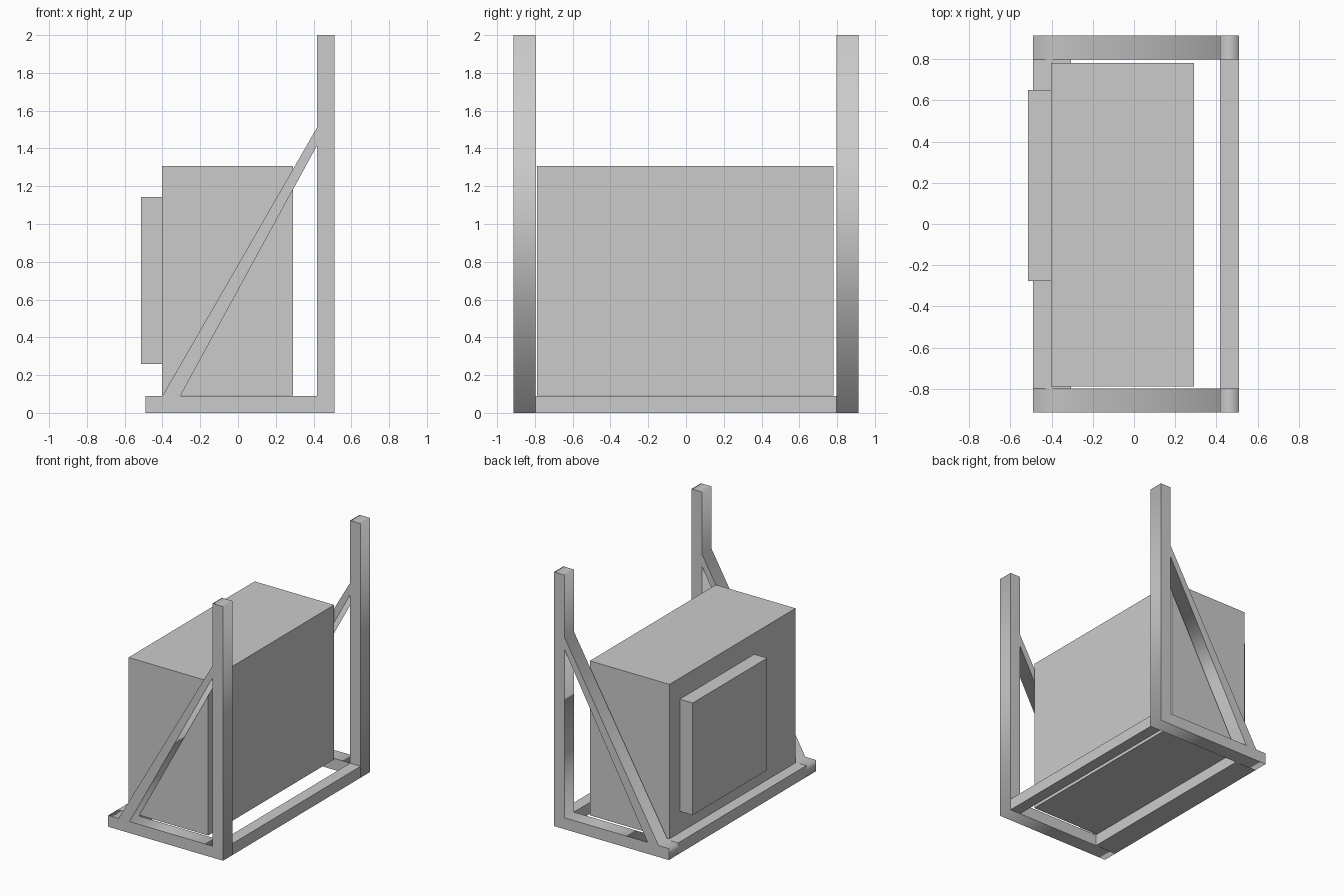
import bpy
from math import radians

if "Cube" in bpy.data.objects:
    bpy.data.objects.remove(bpy.data.objects["Cube"])

Y_OUT, Y_IN = 0.914, 0.797   # outer and inner faces of the side frames


def box(name, x, y, z):
    """Axis-aligned box from (min, max) ranges."""
    bpy.ops.mesh.primitive_cube_add(
        size=1, location=[(a + b) / 2 for a, b in (x, y, z)])
    ob = bpy.context.object
    ob.name = ob.data.name = name
    ob.scale = [b - a for a, b in (x, y, z)]
    bpy.ops.object.transform_apply(location=False, rotation=False, scale=True)
    return ob


def side_frame(name, y):
    """Foot, post and brace as one extruded profile with a triangular hole."""
    outline = [(-0.49, 0), (0.51, 0), (0.51, 2), (0.418, 2), (0.418, 1.51),
               (-0.40, 0.09), (-0.49, 0.09)]
    hole = [(-0.305, 0.09), (0.418, 1.415), (0.418, 0.09)]
    curve = bpy.data.curves.new(name, 'CURVE')
    curve.dimensions = '2D'
    curve.fill_mode = 'BOTH'
    curve.extrude = (Y_OUT - Y_IN) / 2
    for loop in (outline, hole):
        spline = curve.splines.new('POLY')
        spline.points.add(len(loop) - 1)
        for p, (x, z) in zip(spline.points, loop):
            p.co = (x, z, 0, 1)
        spline.use_cyclic_u = True
    ob = bpy.data.objects.new(name, curve)
    ob.location.y = y
    ob.rotation_euler.x = radians(90)
    bpy.context.collection.objects.link(ob)
    bpy.ops.object.select_all(action='DESELECT')
    ob.select_set(True)
    bpy.context.view_layer.objects.active = ob
    bpy.ops.object.convert(target='MESH')


# Braced side frames
for label, s in (("front", -1), ("back", 1)):
    side_frame(label + "_side_frame", s * (Y_OUT + Y_IN) / 2)

# Cross bars joining the side frames
box("left_cross_bar", (-0.49, -0.305), (-Y_IN, Y_IN), (0, 0.09))
box("right_cross_bar", (0.418, 0.51), (-Y_IN, Y_IN), (0, 0.09))

# Cabinet and its raised panel
box("cabinet", (-0.402, 0.291), (-0.788, 0.78), (0.092, 1.308))
box("cabinet_panel", (-0.514, -0.402), (-0.276, 0.651), (0.26, 1.142))
